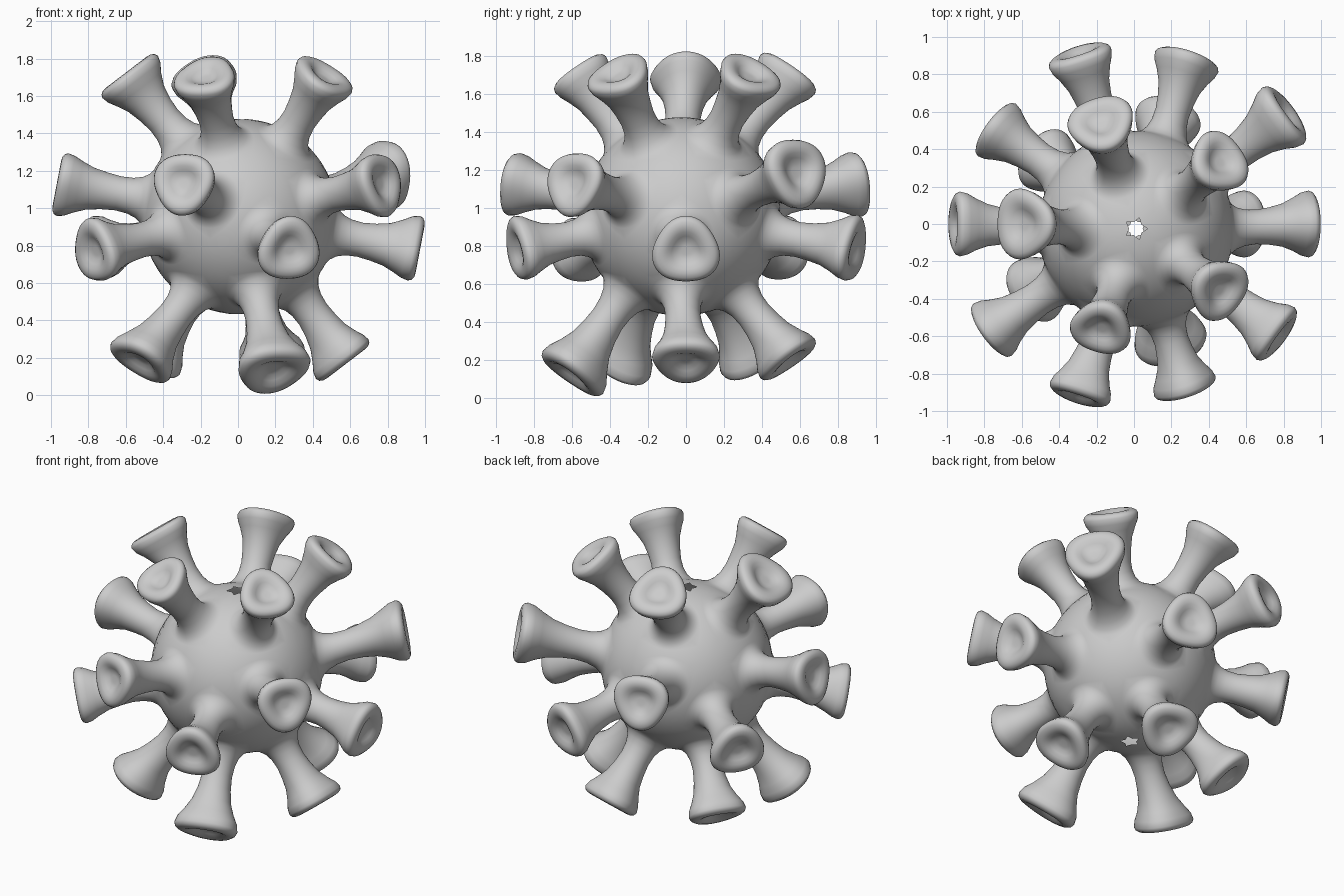
import bpy, bmesh, math
from mathutils import Vector

if "Cube" in bpy.data.objects:
    bpy.data.objects.remove(bpy.data.objects["Cube"])

R = 0.523                       # body radius
CENTRE = Vector((0, 0, 0.955))
BODY_SHIFT = Vector((0.01, -0.025, 0))
SEG = 48
TIP = 0.96                      # usual distance from centre to spike rim

# Spike profile (radius, distance from centre), dish centre -> rim -> neck -> base
PROFILE = [(0.025, .928), (0.05, .931), (0.075, .945), (0.10, .959), (0.125, .964),
           (0.150, .961), (0.168, .95), (0.176, .932), (0.167, .895), (0.142, .85),
           (0.115, .79), (0.100, .72), (0.092, .65), (0.097, .59), (0.112, .545),
           (0.135, .514)]

# Hand-shaped spikes: (level, angle) -> rim distance, rim scale, tip shift
SHAPE = {
    (2, 180): (.96, 1.06, (-.02, 0, 0)),
    (2, 36): (.96, .95, (0, 0, 0)),
    (2, 324): (.96, .95, (0, -.02, 0)),
    (2, 252): (.96, .93, (0, -.02, 0)),
    (1, 36): (1.04, 1.05, (0, 0, .045)),
    (1, 108): (.985, .98, (0, 0, 0)),
    (1, 180): (.965, .97, (-.015, 0, .005)),
    (1, 252): (.985, .95, (0, -.01, 0)),
    (1, 324): (.96, .97, (.02, -.05, 0)),
    (-1, 0): (.985, 1, (0, 0, 0)),
    (-1, 144): (.955, .97, (0, -.03, 0)),
    (-1, 216): (.96, .97, (-.02, -.03, -.01)),
    (-1, 288): (.96, .97, (-.01, 0, 0)),
    (-2, 288): (1.035, 1.1, (0, -.02, -.015)),
    (-2, 216): (.99, 1.03, (-.045, 0, 0)),
    (-2, 0): (.96, 1, (0, 0, -.015)),
}


def spike_tile(bm, corners):
    """One spherical triangle of the body with a trumpet spike in its middle."""
    n = sum(corners, Vector()).normalized()
    u = (corners[0] - n * corners[0].dot(n)).normalized()
    v = n.cross(u)
    angle = round(math.degrees(math.atan2(n.y, n.x))) % 360
    level = (2 if abs(n.z) > 0.5 else 1) * (1 if n.z > 0 else -1)
    tip, size, shift = SHAPE.get((level, angle), (TIP, 1, (0, 0, 0)))
    stretch = (tip - 0.5) / (TIP - 0.5)
    inradius, h = 0.3035, 0.7947
    rings = []
    # spike rings, rim slightly triangular
    for r, d in PROFILE:
        ring = []
        flare = max(0, min(1, (d - 0.7) / 0.2))
        r *= 1 + (size - 1) * flare
        lean = max(0, min(1, (d - 0.52) / 0.35))
        move = BODY_SHIFT.lerp(Vector(shift), lean)
        d = 0.5 + (d - 0.5) * stretch
        for i in range(SEG):
            a = math.tau * i / SEG
            rr = r * (1 + 0.06 * flare * math.cos(3 * a))
            p = n * d + (u * math.cos(a) + v * math.sin(a)) * rr
            ring.append(bm.verts.new(p + move))
        rings.append(ring)
    # body rings out to the triangle edge
    start = math.asin(0.158 / R)
    for t in (0, 0.33, 0.66, 1):
        ring = []
        for i in range(SEG):
            a = math.tau * i / SEG
            e = u * math.cos(a) + v * math.sin(a)
            edge = inradius / math.cos(a % (math.tau / 3) - math.pi / 3)
            b = start + (math.atan2(edge, h) - start) * t
            p = n * math.cos(b) + e * math.sin(b)
            if abs(p.z) > 0.999:          # leave the small star opening at each pole
                b -= 0.07
                p = n * math.cos(b) + e * math.sin(b)
            ring.append(bm.verts.new(p * R + BODY_SHIFT))
        rings.append(ring)
    bm.faces.new(rings[0])
    for r0, r1 in zip(rings, rings[1:]):
        for i in range(SEG):
            j = (i + 1) % SEG
            bm.faces.new((r0[i], r1[i], r1[j], r0[j]))


# Twenty tiles, one per icosahedron face
ico = bmesh.new()
bmesh.ops.create_icosphere(ico, subdivisions=1, radius=1)
bm = bmesh.new()
for f in ico.faces:
    spike_tile(bm, [vert.co.normalized() for vert in f.verts])
ico.free()
bmesh.ops.remove_doubles(bm, verts=bm.verts, dist=0.001)
bmesh.ops.translate(bm, verts=bm.verts, vec=CENTRE)
bmesh.ops.recalc_face_normals(bm, faces=bm.faces)
for f in bm.faces:
    f.smooth = True

mesh = bpy.data.meshes.new("spiked_body")
bm.to_mesh(mesh)
bm.free()
obj = bpy.data.objects.new("spiked_body", mesh)
bpy.context.collection.objects.link(obj)
